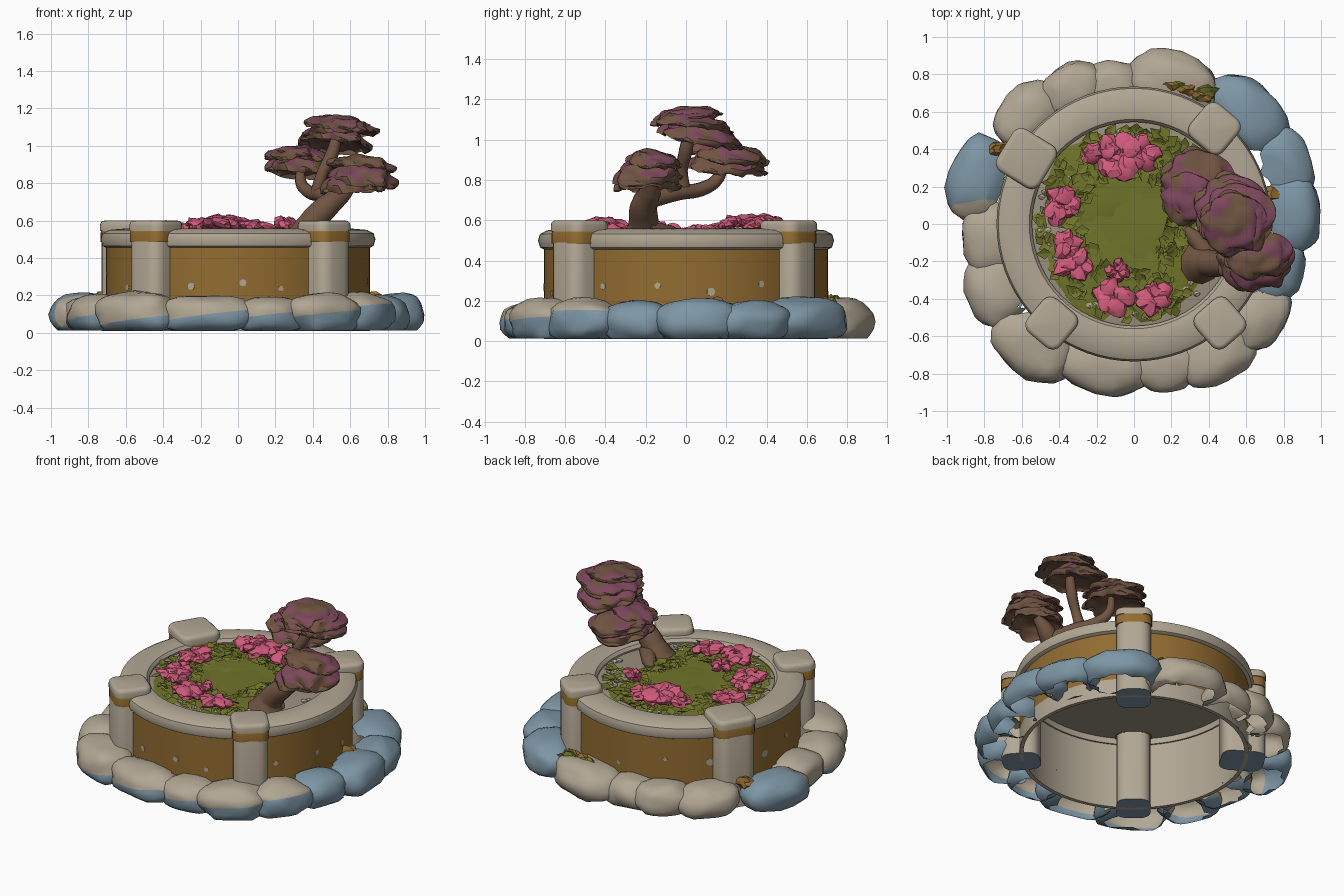
import bpy, bmesh, math, random
from mathutils import Vector, Matrix, Euler, noise

random.seed(7)
if "Cube" in bpy.data.objects:
    bpy.data.objects.remove(bpy.data.objects["Cube"], do_unlink=True)


def material(name, r, g, b):
    m = bpy.data.materials.new(name)
    m.use_nodes = True
    m.diffuse_color = (r, g, b, 1)
    m.node_tree.nodes["Principled BSDF"].inputs["Base Color"].default_value = (r, g, b, 1)
    return m


STONE = material("pale stone", .445, .386, .296)
BLUE = material("blue stone", .205, .305, .376)
OCHRE = material("ochre clay", .287, .150, .030)
GREEN = material("moss green", .162, .174, .023)
PINK = material("blossom pink", .640, .105, .200)
BROWN = material("bark brown", .162, .089, .054)
MAUVE = material("mauve leaf", .205, .065, .107)
SOIL = material("grey soil", .33, .285, .215)


def finish(name, bm, mats, angle=40):
    me = bpy.data.meshes.new(name)
    bm.to_mesh(me)
    bm.free()
    for m in mats:
        me.materials.append(m)
    me.shade_smooth()
    me.set_sharp_from_angle(angle=math.radians(angle))
    ob = bpy.data.objects.new(name, me)
    bpy.context.scene.collection.objects.link(ob)


def lathe(name, profile, mats, rule=None, steps=72):
    """Spin a closed (radius, height) profile around z."""
    bm = bmesh.new()
    rings = [[bm.verts.new((r * math.cos(a), r * math.sin(a), z)) for r, z in profile]
             for a in (math.tau * i / steps for i in range(steps))]
    n = len(profile)
    for i in range(steps):
        a, b = rings[i], rings[(i + 1) % steps]
        for j in range(n):
            k = (j + 1) % n
            bm.faces.new((a[j], b[j], b[k], a[k]))
    bmesh.ops.recalc_face_normals(bm, faces=bm.faces)
    if rule:
        for f in bm.faces:
            f.material_index = rule(f)
    finish(name, bm, mats)


def add_blob(bm, loc, size, rot=(0, 0, 0), rough=.1, freq=2, power=1.0, detail=3):
    """Add a noisy ellipsoid; power below one makes it boxier."""
    verts = bmesh.ops.create_icosphere(bm, subdivisions=detail, radius=1)["verts"]
    turn, off = Euler(rot).to_matrix(), Vector(loc) * 9
    for v in verts:
        p = v.co * (1 + rough * noise.noise(v.co * freq + off))
        p = Vector([math.copysign(abs(c) ** power, c) * s for c, s in zip(p, size)])
        v.co = turn @ p + Vector(loc)
    return verts


# Clay wall, open below, with a stone lining and foot
def clay_outside(f):
    c = f.calc_center_median()
    return int(f.normal.x * c.x + f.normal.y * c.y > .1 and c.z > .13)


lathe("planter_wall", [(.68, .01), (.705, .01), (.705, .13), (.705, .47), (.68, .47)],
      [STONE, OCHRE], clay_outside)

# Worn pale spots on the clay
bm = bmesh.new()
for i in range(14):
    a = math.tau * (i + random.uniform(.2, .8)) / 14
    spot = (Matrix.Rotation(a, 4, "Z") @ Matrix.Translation((.704, 0, random.uniform(.23, .33)))
            @ Matrix.Rotation(math.pi / 2, 4, "Y"))
    s = random.uniform(.012, .026)
    bmesh.ops.create_cone(bm, cap_ends=True, segments=7, radius1=s, radius2=s, depth=.006, matrix=spot)
finish("worn_spots", bm, [STONE])

# Rounded rim
lathe("rim", [(.55, .505), (.66, .505), (.67, .452), (.70, .452), (.725, .465), (.735, .50), (.725, .532),
              (.69, .55), (.60, .558), (.56, .55), (.545, .53)], [STONE])

# Soil disc closing the basin
bm = bmesh.new()
bmesh.ops.create_cone(bm, cap_ends=True, segments=64, radius1=.68, radius2=.56, depth=.03,
                      matrix=Matrix.Translation((0, 0, .503)))
finish("soil", bm, [SOIL])


# Four posts with ochre collars and rounded caps
def box(name, x, y, turn, depth, w, z0, z1, bevel, mats):
    bm = bmesh.new()
    bmesh.ops.create_cube(bm, size=1, matrix=Matrix.Translation((x, y, (z0 + z1) / 2))
                          @ Matrix.Rotation(turn, 4, "Z") @ Matrix.Diagonal((depth, w, z1 - z0, 1)))
    up = [e for e in bm.edges if abs(e.verts[0].co.z - e.verts[1].co.z) > .01]
    bmesh.ops.bevel(bm, geom=up, offset=bevel, segments=4, profile=.5, affect="EDGES")
    top = [e for e in bm.edges if min(v.co.z for v in e.verts) > z1 - .001]
    bmesh.ops.bevel(bm, geom=top, offset=.025, segments=3, profile=.5, affect="EDGES")
    bm.normal_update()
    for f in bm.faces:
        f.material_index = int(f.normal.z < -.9 and len(mats) > 1)
    finish(name, bm, mats)


for i, (x, y, w) in enumerate([(.43, .51, .215), (-.575, .35, .25), (-.44, -.53, .215), (.46, -.53, .215)]):
    t = math.atan2(y, x)
    box(f"post_{i}", x, y, t, w + .02, w - .005, .01, .51, .065, [STONE, BLUE])
    box(f"post_collar_{i}", x, y, t, w + .018, w + .01, .485, .56, .06, [OCHRE])
    box(f"post_cap_{i}", x, y, t, w + .02, w + .015, .545, .6, .055, [STONE])

# Boulder ring of open shells: x, y, half width, half depth, height, blue level, slope of the waterline
level_line, side_line = (-.12, .05), (.3, -3)
boulders = [
    (.21, .75, .25, .17, .21, 0, level_line), (-.12, .74, .18, .13, .19, 0, level_line),
    (-.33, .72, .18, .14, .20, 0, level_line), (-.57, .58, .20, .15, .20, 0, level_line),
    (-.84, .24, .24, .155, .21, 2.6, side_line), (-.77, -.08, .20, .155, .20, .35, level_line),
    (-.74, -.36, .20, .16, .20, .45, level_line), (-.54, -.65, .24, .17, .22, .3, level_line),
    (-.17, -.75, .26, .155, .20, .45, level_line), (.17, -.75, .19, .15, .19, .48, level_line),
    (.45, -.69, .22, .16, .21, .45, level_line), (.66, -.50, .20, .15, .21, .65, level_line),
    (.76, -.24, .19, .145, .20, 2, level_line), (.84, .06, .22, .155, .21, 2, level_line),
    (.80, .32, .20, .15, .20, 2, level_line), (.61, .59, .24, .16, .22, 2, level_line)]
for i, (x, y, w, d, h, level, slope) in enumerate(boulders):
    bm = bmesh.new()
    add_blob(bm, (x, y, h * .46), (d, w, h * .56), (0, 0, math.atan2(y, x)), .16, 1.6, .87)
    for v in bm.verts:
        v.co.z = max(v.co.z, .012)
    # Waterline between blue base and pale top
    tilt = Vector((*slope, 1)).normalized()
    line = Vector((x, y, h * level))
    bmesh.ops.bisect_plane(bm, geom=bm.verts[:] + bm.edges[:] + bm.faces[:], plane_co=line, plane_no=tilt)
    bm.normal_update()
    hidden = []
    for f in bm.faces:
        c = f.calc_center_median()
        f.material_index = int(level > 0 and (c - line).dot(tilt) < 0)
        inner = f.normal.xy.dot(c.xy.normalized()) < -.3 and c.z < .17
        if c.z < .0125 or c.xy.length < .695 or inner:
            hidden.append(f)
    bmesh.ops.delete(bm, geom=hidden, context="FACES")
    finish(f"boulder_{i}", bm, [STONE, BLUE], 50)

# Ochre and green rubble in the gaps beside the wall
for name, mat, spots in [("ochre_rubble", OCHRE, [(.28, .72), (.20, .74), (.36, .69), (-.72, .40), (.73, .16)]),
                         ("green_rubble", GREEN, [(.24, .75), (.38, .71)])]:
    bm = bmesh.new()
    for x, y in spots:
        add_blob(bm, (x, y, .175), (.06, .04, .045), rough=.6, detail=2)
    finish(name, bm, [mat], 20)

# Moss mound
bm = bmesh.new()
for x, y, s in [(.02, 0, .32), (-.17, .2, .29), (-.15, -.22, .29), (.08, -.28, .25), (.06, .27, .25)]:
    add_blob(bm, (x, y, .513), (s, s, .022), rough=.25, freq=3)
finish("moss", bm, [GREEN])

# Ragged folded leaves scattered around the mound
bm = bmesh.new()
for i in range(430):
    a, r = random.uniform(0, math.tau), random.uniform(.25, .52)
    if abs(a - 5.9) < .5 or a < .25:
        r = random.uniform(.18, .28)
    m = Matrix.Translation((r * math.cos(a), r * math.sin(a), random.uniform(.525, .55))) @ Euler(
        (random.uniform(-.4, .4), random.uniform(-.45, .2), random.uniform(0, math.tau))).to_matrix().to_4x4()
    s = random.uniform(.025, .045)
    root, left, tip, right = [bm.verts.new(m @ Vector(p)) for p in
                              ((-s, 0, 0), (0, s * .8, .006), (s * 1.2, 0, 0), (0, -s * .8, .006))]
    bm.faces.new((root, right, tip))
    bm.faces.new((root, tip, left))
finish("leaves", bm, [GREEN], 20)

# Gravel near the rim
bm = bmesh.new()
for i in range(40):
    a, r = random.uniform(0, math.tau), random.uniform(.42, .52)
    add_blob(bm, (r * math.cos(a), r * math.sin(a), .522), (.022, .018, .014), rough=.4, detail=1)
finish("gravel", bm, [STONE], 20)

# Blossom clumps: x, y, radius, height
clumps = [(-.16, .37, .10, .59), (.03, .38, .10, .58), (-.06, .36, .115, .60), (-.39, .10, .10, .555),
          (-.36, -.12, .085, .56), (-.32, -.21, .10, .56), (-.11, -.39, .105, .58), (-.09, -.25, .06, .55),
          (.11, -.40, .10, .56), (.25, .22, .06, .58)]
for i, (x, y, s, z) in enumerate(clumps):
    bm = bmesh.new()
    for k in range(6):
        a = math.tau * k / 6 + random.random()
        d = s * random.uniform(.4, .65)
        add_blob(bm, (x + d * math.cos(a), y + d * math.sin(a), z + random.uniform(-.015, .015)),
                 (s * .55, s * .48, .028), (random.uniform(-.3, .3), random.uniform(-.3, .3), a), .5, 1.6, 1, 2)
    finish(f"blossom_{i}", bm, [PINK], 30)


# Bent trunk and branches
def limb(name, points):
    cu = bpy.data.curves.new(name, "CURVE")
    cu.dimensions, cu.bevel_depth, cu.bevel_resolution, cu.use_fill_caps = "3D", 1, 3, True
    sp = cu.splines.new("BEZIER")
    sp.bezier_points.add(len(points) - 1)
    for p, (x, y, z, r) in zip(sp.bezier_points, points):
        p.co, p.radius = (x, y, z), r
        p.handle_left_type = p.handle_right_type = "AUTO"
    tmp = bpy.data.objects.new(name + "_path", cu)
    me = bpy.data.meshes.new_from_object(tmp)
    bpy.data.objects.remove(tmp)
    bm = bmesh.new()
    bm.from_mesh(me)
    bpy.data.meshes.remove(me)
    finish(name, bm, [BROWN], 50)


limb("trunk", [(.36, -.21, .5, .12), (.39, -.21, .58, .075), (.47, -.21, .67, .068),
               (.55, -.18, .74, .055), (.63, -.18, .82, .03)])
limb("back_branch", [(.52, -.19, .70, .045), (.45, -.05, .735, .04), (.37, .09, .76, .035),
                     (.335, .16, .81, .03), (.34, .19, .90, .022)])
limb("top_branch", [(.42, -.01, .745, .035), (.45, -.02, .85, .03), (.50, 0, .95, .035), (.53, .02, 1.05, .028)])
limb("root", [(.42, -.2, .54, .06), (.33, -.08, .53, .045), (.27, -.02, .515, .02)])


# Layered foliage: hollow domes with broad mauve patches on top
def canopy(name, pads):
    bm = bmesh.new()
    for x, y, z, rx, ry, h, tx, ty in pads:
        verts = add_blob(bm, (0, 0, 0), (rx, ry, h), rough=.22, freq=2, detail=4)
        turn = Euler((tx, ty, 0)).to_matrix()
        for v in verts:
            if v.co.z < 0:
                v.co.z *= -.55
                v.co.z -= .01
            v.co.z += .012 * noise.noise(Vector((v.co.x, v.co.y, z)) * 15)
            v.co = turn @ v.co + Vector((x, y, z))
    bm.normal_update()
    for f in bm.faces:
        f.material_index = int(f.normal.z > .5 and noise.noise(f.calc_center_median() * 8) > -.1)
    finish(name, bm, [BROWN, MAUVE], 30)


canopy("front_canopy", [(.62, -.19, .755, .17, .155, .13, 0, -.05), (.67, -.19, .80, .18, .16, .11, .05, .12),
                        (.66, -.16, .88, .18, .13, .07, -.1, .1)])
canopy("back_canopy", [(.33, .20, .85, .18, .19, .10, -.1, .1), (.34, .22, .91, .19, .18, .075, -.15, .15),
                       (.29, .14, .95, .14, .14, .05, .1, -.1)])
canopy("top_canopy", [(.52, .07, 1.0, .19, .20, .09, -.2, .1), (.55, .03, 1.06, .20, .19, .07, -.1, -.05),
                      (.53, .01, 1.11, .17, .16, .055, .1, .08)])
